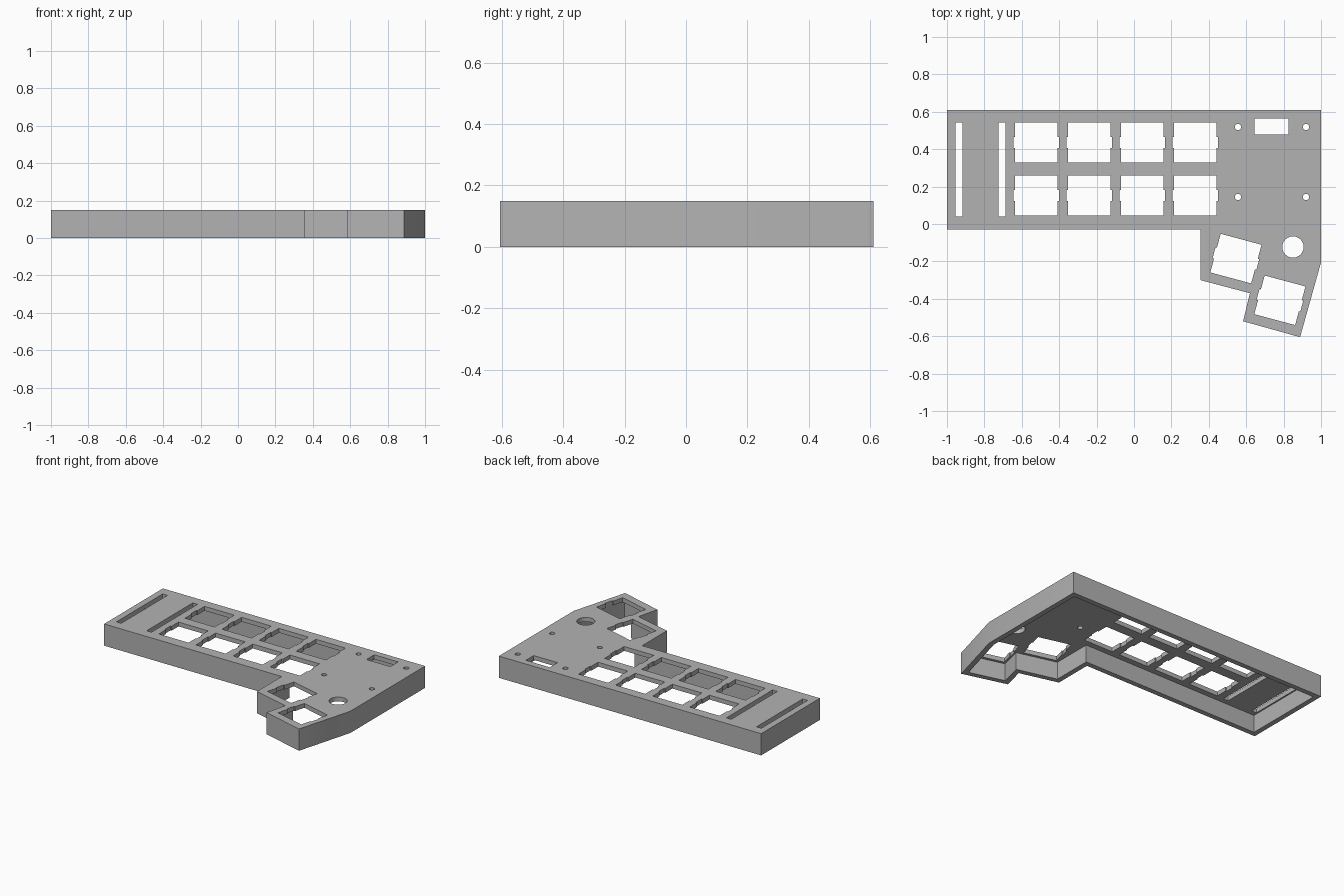
import bpy, bmesh, math
from mathutils import Vector, Matrix

if "Cube" in bpy.data.objects:
    bpy.data.objects.remove(bpy.data.objects["Cube"])

HEIGHT, PLATE, WALL = 0.15, 0.03, 0.035

grey = bpy.data.materials.new("case grey")
grey.use_nodes = True
colour = (0.45, 0.45, 0.45, 1)
grey.diffuse_color = colour
grey.node_tree.nodes["Principled BSDF"].inputs["Base Color"].default_value = colour


def prisms(name, outlines, bottom, top):
    """Object made of upright prisms, one per counter-clockwise outline."""
    bm = bmesh.new()
    for pts in outlines:
        face = bm.faces.new([bm.verts.new((p[0], p[1], bottom)) for p in pts])
        ext = bmesh.ops.extrude_face_region(bm, geom=[face], use_keep_orig=True)
        verts = [v for v in ext["geom"] if isinstance(v, bmesh.types.BMVert)]
        bmesh.ops.translate(bm, verts=verts, vec=(0, 0, top - bottom))
    bmesh.ops.recalc_face_normals(bm, faces=bm.faces)
    mesh = bpy.data.meshes.new(name)
    bm.to_mesh(mesh)
    bm.free()
    mesh.materials.append(grey)
    obj = bpy.data.objects.new(name, mesh)
    bpy.context.collection.objects.link(obj)
    return obj


def inset(pts, dist):
    """Move every side of a counter-clockwise outline inwards."""
    result = []
    for i, p in enumerate(pts):
        p, prev, nxt = Vector(p), Vector(pts[i - 1]), Vector(pts[(i + 1) % len(pts)])
        a, b = (p - prev).normalized(), (nxt - p).normalized()
        na, nb = Vector((-a.y, a.x)), Vector((-b.y, b.x))
        result.append(p + (na + nb) * dist / (1 + na.dot(nb)))
    return result


def rect(x0, x1, y0, y1):
    return [(x0, y0), (x1, y0), (x1, y1), (x0, y1)]


def circle(x, y, r, n):
    return [(x + r * math.cos(math.tau * i / n), y + r * math.sin(math.tau * i / n))
            for i in range(n)]


def key_hole(x, y, angle=0):
    """Key opening with a shallow clip notch in each side."""
    w, h, notch, clip = 0.113, 0.107, 0.121, 0.03
    side = [(w, -h), (w, -clip), (notch, -clip), (notch, clip), (w, clip), (w, h)]
    turn = Matrix.Rotation(math.radians(angle), 2)
    return [turn @ Vector((s * px, s * py)) + Vector((x, y))
            for s in (1, -1) for px, py in side]


def cut(body, cutter):
    mod = body.modifiers.new("cut", "BOOLEAN")
    mod.operation, mod.solver, mod.object = "DIFFERENCE", "EXACT", cutter
    bpy.context.view_layer.objects.active = body
    bpy.ops.object.modifier_apply(modifier=mod.name)
    bpy.data.objects.remove(cutter)


# Case outline with the angled thumb section
outline = [(-1, -0.03), (0.355, -0.03), (0.355, -0.3), (0.62, -0.37), (0.583, -0.52),
           (0.888, -0.605), (1, -0.205), (1, 0.61), (-1, 0.61)]
case = prisms("keyboard_case", [outline], 0, HEIGHT)

# Hollow underside
cut(case, prisms("cavity", [inset(outline, WALL)], -0.1, HEIGHT - PLATE))

# Openings through the top plate
holes = [key_hole(-0.522 + 0.283 * i, y) for i in range(4) for y in (0.152, 0.436)]
holes += [key_hole(0.545, -0.185, -15), key_hole(0.78, -0.408, -15)]
holes += [rect(x, x + 0.037, 0.04, 0.543) for x in (-0.955, -0.725)]
holes += [rect(0.644, 0.826, 0.479, 0.564), circle(0.85, -0.123, 0.057, 40)]
holes += [circle(x, y, 0.017, 20) for x in (0.556, 0.92) for y in (0.144, 0.519)]
cut(case, prisms("openings", holes, HEIGHT - PLATE - 0.02, HEIGHT + 0.05))

# Flat faces with smooth round holes
bpy.ops.object.select_all(action="DESELECT")
case.select_set(True)
bpy.context.view_layer.objects.active = case
bpy.ops.object.shade_smooth_by_angle(angle=math.radians(25))
